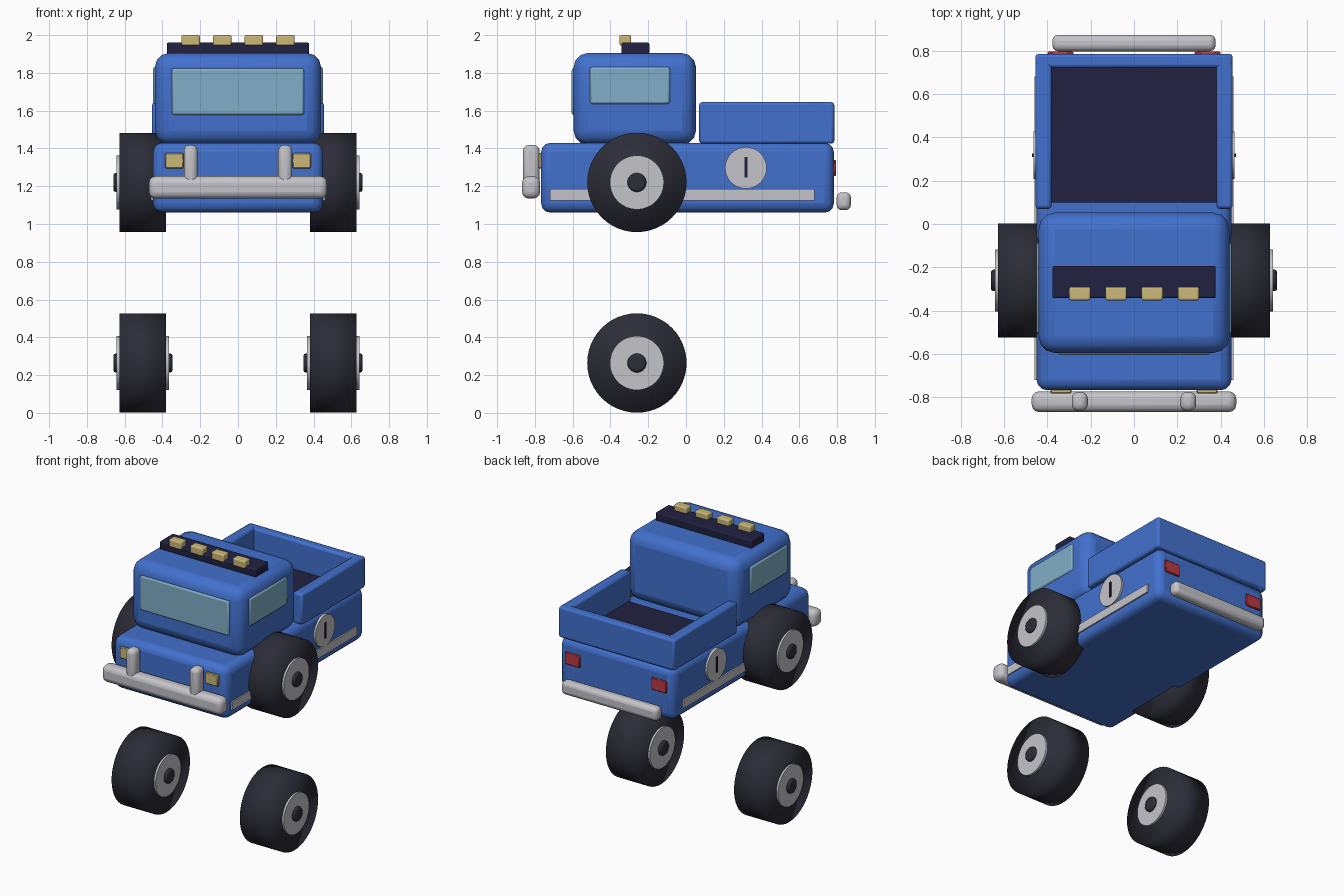
import bpy
import math
from mathutils import Matrix

cube = bpy.data.objects.get("Cube")
if cube:
    bpy.data.objects.remove(cube, do_unlink=True)


def material(name, rgb):
    m = bpy.data.materials.new(name)
    m.use_nodes = True
    m.diffuse_color = (*rgb, 1)
    m.node_tree.nodes["Principled BSDF"].inputs["Base Color"].default_value = (*rgb, 1)
    return m


BLUE = material("body blue", (0.055, 0.165, 0.62))
NAVY = material("dark navy", (0.015, 0.015, 0.052))
RUBBER = material("tyre rubber", (0.026, 0.026, 0.04))
METAL = material("light metal", (0.55, 0.55, 0.59))
GLASS = material("window glass", (0.22, 0.43, 0.58))
LAMP = material("lamp cream", (0.6, 0.48, 0.19))
RED = material("tail red", (0.5, 0.04, 0.055))


def box(name, x, y, z, mat, bevel=0.0, segments=3):
    """Box from (min, max) ranges, with optional rounded edges."""
    bpy.ops.mesh.primitive_cube_add(size=1)
    ob = bpy.context.object
    ob.name = name
    size = [r[1] - r[0] for r in (x, y, z)]
    mid = [(r[0] + r[1]) / 2 for r in (x, y, z)]
    ob.data.transform(Matrix.Diagonal((*size, 1)))
    ob.location = mid
    ob.data.materials.append(mat)
    if bevel:
        mod = ob.modifiers.new("Rounding", "BEVEL")
        mod.width = bevel
        mod.segments = segments
        bpy.ops.object.shade_smooth_by_angle(angle=math.radians(35))
    return ob


def disc(name, x, y, z, radius, mat, smooth=False):
    """Cylinder along x, between the two x values."""
    bpy.ops.mesh.primitive_cylinder_add(
        vertices=48, radius=radius, depth=abs(x[1] - x[0]),
        location=((x[0] + x[1]) / 2, y, z), rotation=(0, math.pi / 2, 0))
    ob = bpy.context.object
    ob.name = name
    ob.data.materials.append(mat)
    if smooth:
        bpy.ops.object.shade_smooth()
    else:
        bpy.ops.object.shade_smooth_by_angle(angle=math.radians(35))
    return ob


def span(side, a, b):
    return tuple(sorted((side * a, side * b)))


# Body and cab
box("body", (-0.45, 0.45), (-0.767, 0.783), (1.06, 1.43), BLUE, 0.05)
box("cab", (-0.44, 0.44), (-0.595, 0.053), (1.42, 1.905), BLUE, 0.075)
box("windshield", (-0.35, 0.35), (-0.605, -0.57), (1.577, 1.825), GLASS, 0.012, 2)

# Cargo bed
box("bed_floor", (-0.39, 0.39), (0.1, 0.73), (1.41, 1.44), NAVY)
box("bed_rear_wall", (-0.455, 0.455), (0.72, 0.785), (1.425, 1.645), BLUE, 0.015, 2)

# Bumpers
box("front_bumper", (-0.472, 0.472), (-0.868, -0.772), (1.135, 1.253), METAL, 0.035)
box("rear_bumper", (-0.377, 0.377), (0.797, 0.873), (1.073, 1.168), METAL, 0.028)

# Roof light bar
box("roof_light_bar", (-0.377, 0.377), (-0.342, -0.194), (1.9, 1.96), NAVY, 0.008, 2)
for i in range(4):
    cx = -0.25 + i * 0.167
    box(f"roof_lamp_{i + 1}", (cx - 0.049, cx + 0.049), (-0.352, -0.29),
        (1.945, 2.0), LAMP, 0.008, 2)

# Parts on both sides
for side, label in ((1, "left"), (-1, "right")):
    box(f"{label}_side_window", span(side, 0.41, 0.45), (-0.508, -0.085),
        (1.635, 1.832), GLASS, 0.012, 2)
    box(f"{label}_bed_wall", span(side, 0.38, 0.455), (0.07, 0.785),
        (1.425, 1.645), BLUE, 0.015, 2)
    box(f"{label}_headlight", span(side, 0.288, 0.386), (-0.782, -0.74),
        (1.295, 1.375), LAMP, 0.005, 1)
    box(f"{label}_tail_light", span(side, 0.28, 0.4), (0.75, 0.795),
        (1.255, 1.34), RED, 0.005, 1)
    box(f"{label}_bull_bar", span(side, 0.213, 0.287), (-0.863, -0.775),
        (1.17, 1.418), METAL, 0.03)
    box(f"{label}_side_stripe", span(side, 0.44, 0.46), (-0.72, 0.68),
        (1.125, 1.185), METAL)

    # Door roundel with a dark bar
    disc(f"{label}_roundel", span(side, 0.44, 0.464), 0.317, 1.297, 0.11, METAL)
    box(f"{label}_roundel_bar", span(side, 0.462, 0.47), (0.309, 0.325),
        (1.245, 1.355), NAVY)

    # Upper and lower wheels with hubs on both faces
    for level, cz in (("upper", 1.22), ("lower", 0.264)):
        name = f"{label}_{level}"
        disc(f"{name}_tyre", span(side, 0.38, 0.628), -0.26, cz, 0.263, RUBBER, True)
        disc(f"{name}_hub", span(side, 0.366, 0.642), -0.26, cz, 0.143, METAL)
        cap = disc(f"{name}_hub_cap", span(side, 0.346, 0.66), -0.26, cz, 0.05, RUBBER)
        mod = cap.modifiers.new("Rounding", "BEVEL")
        mod.width = 0.012
        mod.segments = 2
        mod.limit_method = "ANGLE"
